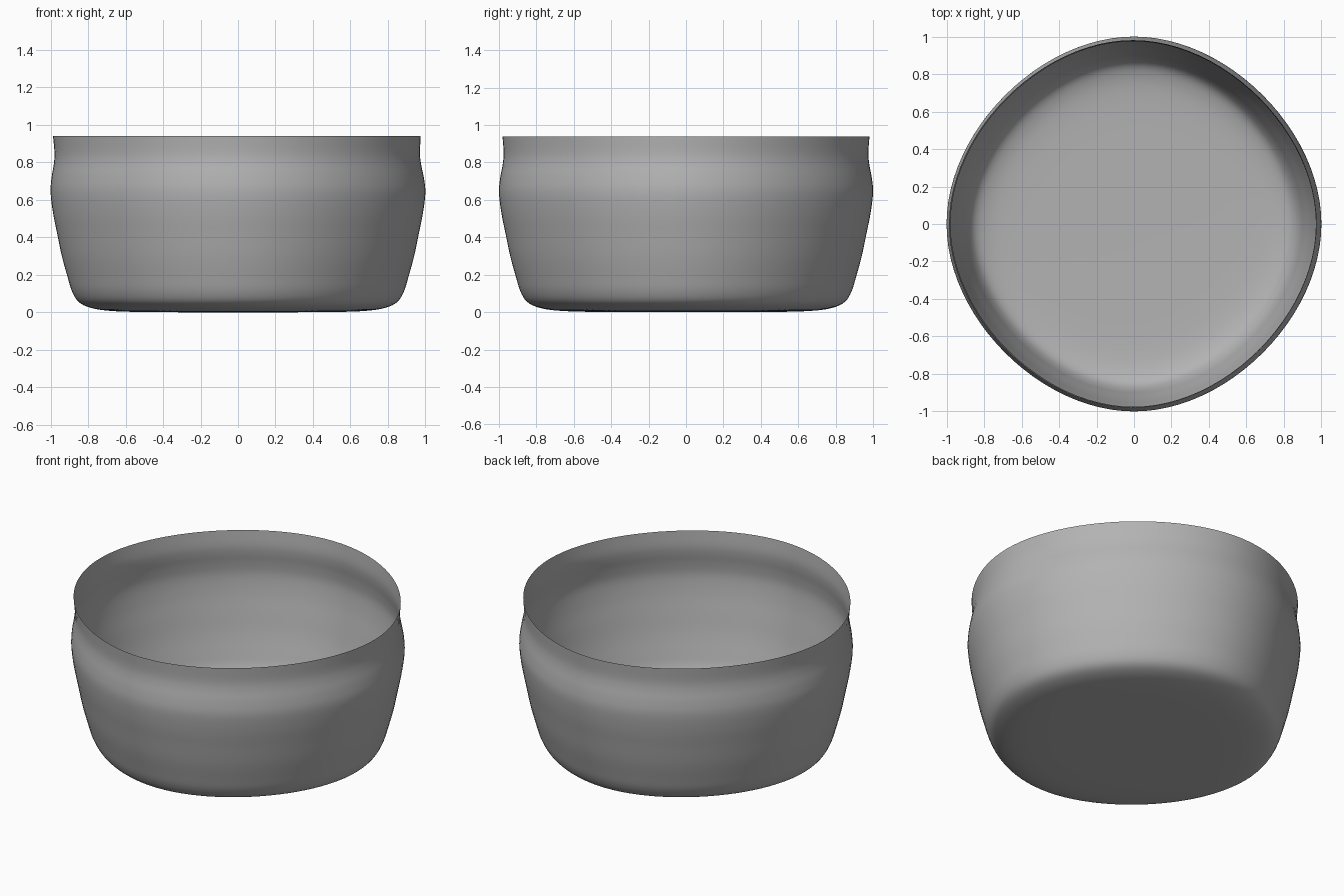
import bpy
import bmesh
from mathutils import Vector

cube = bpy.data.objects.get("Cube")
if cube:
    bpy.data.objects.remove(cube, do_unlink=True)

grey = bpy.data.materials.new("mid_grey")
grey.use_nodes = True
color = (0.45, 0.45, 0.45, 1)
grey.diffuse_color = color
grey.node_tree.nodes["Principled BSDF"].inputs["Base Color"].default_value = color

# Wall profile: radius and height from the base to the rim
PROFILE = [(0.3, 0), (0.55, 0.002), (0.7, 0.009), (0.79, 0.025), (0.85, 0.055),
           (0.885, 0.11), (0.91, 0.19), (0.94, 0.3), (0.965, 0.42), (0.987, 0.53),
           (1.0, 0.64), (0.993, 0.72), (0.98, 0.79), (0.975, 0.85), (0.981, 0.94)]
STEPS = 4      # samples per profile span
SEGMENTS = 24  # samples per quarter turn


def spline(a, b, c, d, t):
    """Smooth curve through b and c."""
    return 0.5 * (2 * b + (c - a) * t + (2 * a - 5 * b + 4 * c - d) * t ** 2
                  + (3 * b - a - 3 * c + d) * t ** 3)


def outline():
    """Rounded four-cornered outline, one unit from centre on each axis."""
    corners = [Vector(p) * 1.5 for p in ((1, 0), (0, 1), (-1, 0), (0, -1))]
    pts = []
    for k in range(4):
        a, b, c, d = (corners[(k + j) % 4] for j in (-1, 0, 1, 2))
        for s in range(SEGMENTS):
            t = s / SEGMENTS
            pts.append(((1 - t) ** 3 * a + (3 * t ** 3 - 6 * t ** 2 + 4) * b
                        + (-3 * t ** 3 + 3 * t ** 2 + 3 * t + 1) * c + t ** 3 * d) / 6)
    return pts


# Smooth the profile
pts = [Vector(p) for p in PROFILE]
ext = [pts[0] * 2 - pts[1]] + pts + [pts[-1] * 2 - pts[-2]]
curve = [spline(*ext[i:i + 4], s / STEPS)
         for i in range(len(pts) - 1) for s in range(STEPS)] + [pts[-1]]

# Thin open bowl: base fan and stacked rings
bm = bmesh.new()
shape = outline()
rings = []
for r, z in curve:
    shift = -0.006 * max(0, (z - 0.64) / 0.3)  # rim sits slightly off centre
    rings.append([bm.verts.new((p.x * r + shift, p.y * r, max(z, 0))) for p in shape])
centre = bm.verts.new((0, 0, 0))
n = len(shape)
for i in range(n):
    j = (i + 1) % n
    bm.faces.new((centre, rings[0][j], rings[0][i]))
    for low, high in zip(rings, rings[1:]):
        bm.faces.new((low[i], low[j], high[j], high[i]))
for f in bm.faces:
    f.smooth = True

mesh = bpy.data.meshes.new("bowl")
bm.to_mesh(mesh)
bm.free()
mesh.materials.append(grey)
bowl = bpy.data.objects.new("bowl", mesh)
bpy.context.collection.objects.link(bowl)
